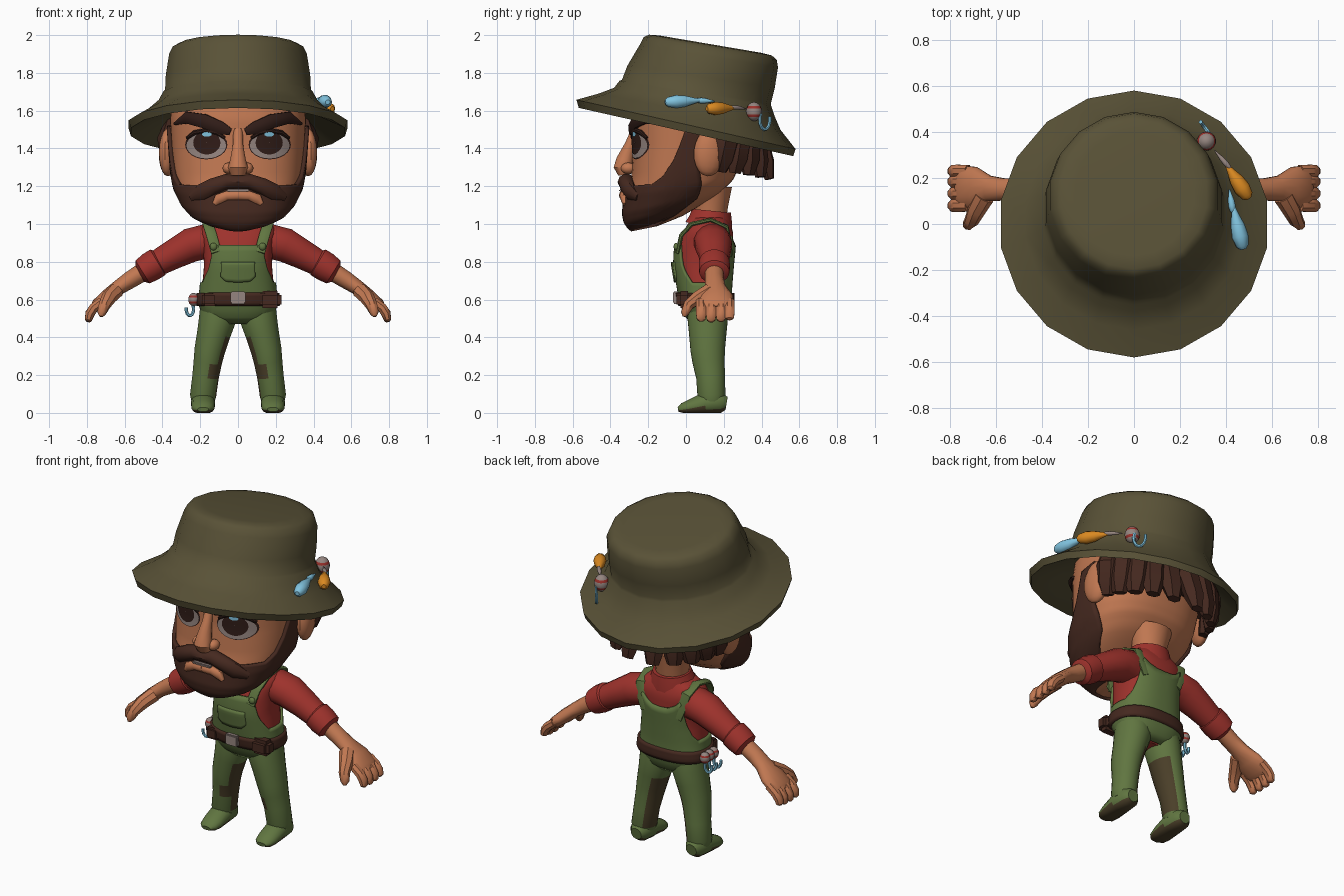
import bpy, bmesh, math
from mathutils import Vector, Matrix

if "Cube" in bpy.data.objects:
    bpy.data.objects.remove(bpy.data.objects["Cube"])

def mat(name, *rgb):
    m = bpy.data.materials.new(name)
    m.diffuse_color = (*rgb, 1)
    m.use_nodes = True
    m.node_tree.nodes["Principled BSDF"].inputs["Base Color"].default_value = m.diffuse_color
    return m

HAT, SKIN = mat("olive_felt", .1, .084, .038), mat("skin", .54, .19, .085)
BROWN, DARK = mat("brown", .06, .022, .014), mat("dark_brown", .03, .012, .009)
RED, GREEN = mat("red_cloth", .34, .032, .025), mat("green_cloth", .118, .18, .052)
GREY, BLUE = mat("warm_grey", .3, .235, .215), mat("light_blue", .22, .55, .74)
ORANGE, MUD = mat("orange", .7, .25, .015), mat("mud", .07, .05, .022)

def finish(name, bm, mats, rule=None, mirror=False, angle=40, recalc=True):
    if recalc:
        bmesh.ops.recalc_face_normals(bm, faces=bm.faces)
    bm.normal_update()
    for f in bm.faces:
        f.smooth = True
        f.material_index = rule(f.calc_center_median(), f.normal) if rule else 0
    me = bpy.data.meshes.new(name)
    bm.to_mesh(me)
    bm.free()
    me.set_sharp_from_angle(angle=math.radians(angle))
    for m in (mats if isinstance(mats, list) else [mats]):
        me.materials.append(m)
    ob = bpy.data.objects.new(name, me)
    bpy.context.collection.objects.link(ob)
    if mirror:
        ob.modifiers.new("mirror", 'MIRROR').use_mirror_merge = False
    return ob

def grid(name, rings, mats, closed=True, cap=True, **kw):
    """Skin a list of equal point rings."""
    bm = bmesh.new()
    vs = [[bm.verts.new(p) for p in r] for r in rings]
    n = len(rings[0])
    for a, b in zip(vs, vs[1:]):
        for i in range(n if closed else n - 1):
            k = (i + 1) % n
            bm.faces.new((a[i], a[k], b[k], b[i]))
    if closed and cap:
        bm.faces.new(vs[0][::-1])
        bm.faces.new(vs[-1])
    if not closed:
        bmesh.ops.remove_doubles(bm, verts=bm.verts, dist=1e-4)
    return finish(name, bm, mats, recalc=closed, **kw)

def sweep(name, pts, mats, n=12, ref=(0, 1, 0), **kw):
    """Tube through (x, y, z, radius along ref, radius across)."""
    P = [Vector(p[:3]) for p in pts]
    rings = []
    for i, p in enumerate(pts):
        t = (P[min(i + 1, len(P) - 1)] - P[max(i - 1, 0)]).normalized()
        a = Vector(ref)
        a = (a - t * a.dot(t)).normalized()
        b = t.cross(a)
        us = [2 * math.pi * (k + .5) / n for k in range(n)]
        ring = [P[i] + a * p[3] * math.cos(u) + b * p[4] * math.sin(u) for u in us]
        rings.append([(q.x, q.y, max(q.z, 0)) for q in ring])
    return grid(name, rings, mats, **kw)

def ball(name, loc, size, mats, rot=(0, 0, 0), **kw):
    bm = bmesh.new()
    R = Matrix.Rotation(rot[2], 4, 'Z') @ Matrix.Rotation(rot[0], 4, 'X') @ Matrix.Diagonal((*size, 1))
    bmesh.ops.create_uvsphere(bm, u_segments=14, v_segments=10, radius=1, matrix=Matrix.Translation(loc) @ R)
    return finish(name, bm, mats, **kw)

def box(name, loc, size, m, bevel=.012):
    bm = bmesh.new()
    bmesh.ops.create_cube(bm, size=1, matrix=Matrix.Translation(loc) @ Matrix.Diagonal((*size, 1)))
    bmesh.ops.bevel(bm, geom=bm.edges[:], offset=bevel, segments=2, affect='EDGES')
    return finish(name, bm, m)

def lerp(tab, t):
    for a, b in zip(tab, tab[1:]):
        if t <= b[0]:
            k = max(0, (t - a[0]) / (b[0] - a[0]))
            return [p + (q - p) * k for p, q in zip(a[1:], b[1:])]
    return tab[-1][1:]

E = 2.4  # roundness of head and torso sections
def surf(rows, th, t, off=0):
    yf, yb, w, s = lerp(rows, t)
    pw = lambda c: math.copysign(abs(c) ** (2 / E), c)
    y = (yf + yb) / 2 - ((yb - yf) / 2 + off) * pw(math.cos(th))
    return Vector(((w + off) * pw(math.sin(th)), y, t + s * (y - yf)))

def patch(name, rows, m, a0, a1, lo, hi, off, n=48, k=12, flare=[(0, 1), (1, 1)]):
    """Shell over part of a body; lo and hi are heights or tables over |angle|, flare scales angles by height."""
    rings = [[] for j in range(k + 1)]
    for i in range(n + 1):
        d = a0 + (a1 - a0) * i / n
        b, t = (lerp(c, abs(d))[0] if isinstance(c, list) else c for c in (lo, hi))
        for j, ring in enumerate(rings):
            z = b + (t - b) * j / k
            ring.append(surf(rows, math.radians(d * lerp(flare, z)[0]), z, off))
    sol = grid(name, rings, m, closed=False).modifiers.new("thickness", 'SOLIDIFY')
    sol.thickness, sol.offset = off + .004, -1

def body(name, rows, m, k, n=48):
    z0, z1 = rows[0][0], rows[-1][0]
    grid(name, [[surf(rows, 2 * math.pi * i / n, z0 + (z1 - z0) * j / k) for i in range(n)] for j in range(k + 1)], m)

# head: height, front, back, half width, shear
HEAD = [(.965, -.27, -.15, .05, .2), (.98, -.29, -.04, .15, .2), (1.01, -.31, .05, .23, .2),
        (1.06, -.32, .18, .285, .2), (1.15, -.31, .25, .325, .15), (1.25, -.29, .275, .34, .07),
        (1.4, -.28, .31, .35, 0), (1.55, -.285, .36, .36, 0), (1.65, -.27, .36, .35, 0), (1.75, -.2, .3, .27, 0)]
body("head", HEAD, SKIN, 36)
sweep("neck", [(0, .12, .97, .085, .09), (0, .13, 1.1, .095, .1), (0, .135, 1.2, .11, .13)], SKIN, 16)
ball("ear", (.37, .125, 1.38), (.048, .085, .128), SKIN, rot=(-.1, 0, .2), mirror=True)
patch("beard", HEAD, BROWN, -102, 102, .965, [(0, 1.2), (48, 1.2), (60, 1.195), (72, 1.24), (82, 1.34), (89, 1.5),
      (102, 1.52)], .02, k=18, flare=[(.965, 1.15), (1.06, 1.13), (1.15, 1.06), (1.25, 1), (1.5, .97)])

# facial features
def face_y(x, z):
    yf, yb, w, s = lerp(HEAD, z)
    return (yf + yb) / 2 - (yb - yf) / 2 * max(0, 1 - abs(x / w) ** E) ** (1 / E)

def disc(name, cx, cz, rx, rz, m, off):
    us = [2 * math.pi * i / 24 for i in range(24)]
    xz = [[(cx + rx * f * math.cos(u), cz + rz * f * math.sin(u)) for u in us] for f in (1, .75, .5, .25, .02)]
    grid(name, [[(x, face_y(x, z) - off, z) for x, z in r] for r in xz], m, cap=False, mirror=True)

def on_face(pts, push):
    return [(x, face_y(x, z) - push, z, rz, d) for x, z, rz, d in pts]

disc("eye_outline", .168, 1.42, .112, .078, DARK, .004)
disc("eye_white", .168, 1.415, .105, .068, GREY, .008)
disc("iris", .165, 1.43, .072, .062, DARK, .012)
disc("eye_highlight", .165, 1.475, .026, .013, BLUE, .016)
sweep("upper_lid", on_face([(.07, 1.455, .008, .008), (.11, 1.483, .014, .012), (.17, 1.495, .014, .012),
      (.23, 1.483, .014, .012), (.27, 1.455, .008, .008)], .006), DARK, 8, (0, 0, 1), mirror=True)
sweep("eyebrow", on_face([(.04, 1.487, .02, .012), (.09, 1.508, .036, .02), (.18, 1.545, .04, .022),
      (.27, 1.563, .034, .02), (.335, 1.53, .008, .01)], .008), DARK, 8, (0, 0, 1), mirror=True)
sweep("nose", [(0, -.27, 1.5, .02, .025), (0, -.295, 1.42, .03, .028), (0, -.325, 1.34, .045, .042),
      (0, -.33, 1.3, .055, .055), (0, -.325, 1.26, .035, .04)], SKIN)
ball("nostril", (.05, -.305, 1.295), (.032, .04, .03), SKIN, mirror=True)
sweep("moustache", on_face([(-.01, 1.222, .036, .045), (.06, 1.225, .042, .046), (.13, 1.2, .045, .04),
      (.19, 1.17, .045, .03), (.25, 1.14, .02, .012)], .022), BROWN, 10, (0, 0, 1), mirror=True)
sweep("lower_lip", on_face([(.125, 1.105, .012, .012), (.105, 1.132, .028, .02), (.06, 1.15, .026, .022),
      (0, 1.152, .026, .024)], .022), SKIN, 10, (0, 0, 1), mirror=True)
box("teeth", (0, -.342, 1.178), (.12, .025, .014), GREY, .004)

# hair fringe under the hat
patch("hair_cap", HEAD, BROWN, 120, 240, 1.36, 1.62, .045)
for i in range(10):
    d = 119 + i * 13.55
    k = 1 - abs(d - 180) / 61
    p = [surf(HEAD, math.radians(d), t, o) for t, o in
         ((1.56, .02), (1.45, .06), (1.37, .05 + .08 * k), (1.31, .04 + .13 * k))]
    p[2].z -= .03 + .03 * k
    p[3].z -= .05 + .06 * k
    out = Vector((math.sin(math.radians(d)), -math.cos(math.radians(d)), 0))
    sweep("hair_lock", [(*q, a, b) for q, a, b in zip(p, (.03, .055, .05, .025), (.06, .07, .065, .04))],
          BROWN, 6, out, angle=35)

# bucket hat: centre y, centre height, radius x, radius y, slope
HATROWS = [(.05, 1.62, .34, .34, -.17), (.04, 1.56, .42, .42, -.18), (0, 1.487, .575, .568, -.225),
           (0, 1.527, .588, .58, -.225), (.02, 1.595, .48, .48, -.2), (.045, 1.645, .425, .425, -.18),
           (.05, 1.69, .402, .402, -.17), (.055, 1.7, .392, .394, -.16), (.08, 1.78, .388, .39, -.15),
           (.122, 1.89, .37, .365, -.17), (.128, 1.93, .35, .352, -.17), (.13, 1.947, .32, .325, -.17),
           (.13, 1.952, .26, .27, -.17)]
grid("bucket_hat", [[(rx * math.sin(a), cy - ry * math.cos(a), z - s * ry * math.cos(a))
      for a in [2 * math.pi * i / 18 for i in range(18)]] for cy, z, rx, ry, s in HATROWS], HAT, angle=50)

# fishing tackle
def bobber(name, c, r):
    ball(name, c, (r, r, r * 1.2), [GREY, RED], rule=lambda p, n: int(.35 < abs(p.z - c[2]) / r < .7))

def hook(name, c, dx, dy, r):
    arc = [(1 - math.cos(a), math.sin(a)) for a in [i * .5 - .6 for i in range(9)]]
    sweep(name, [(c[0] + dx * u * r, c[1] + dy * u * r, c[2] - v * r * 1.6, .009, .009) for u, v in arc],
          BLUE, 6, (dy, -dx, .01))

def lure(name, a, b, r, m):
    prof = ((0, .35), (.08, .75), (.3, 1), (.55, .85), (.8, .45), (1, .2))
    sweep(name, [(*Vector(a).lerp(Vector(b), t), r * k, r * k) for t, k in prof], m, 10, (0, 0, 1))

lure("blue_lure", (.475, -.11, 1.645), (.43, .08, 1.655), .036, BLUE)
lure("blue_lure_wire", (.43, .05, 1.655), (.415, .15, 1.65), .016, BLUE)
lure("orange_lure", (.5, .11, 1.61), (.4, .26, 1.615), .036, ORANGE)
lure("orange_lure_wire", (.42, .24, 1.62), (.35, .32, 1.61), .012, GREY)
bobber("hat_bobber", (.315, .36, 1.595), .042)
hook("hat_hook", (.33, .39, 1.555), -.6, .8, .034)
for i in range(3):
    bobber("belt_bobber", (-.235, .07 + .042 * i, .6), .029)
    hook("belt_hook", (-.235, .07 + .042 * i, .55), -.9, -.3, .022)

# torso and overalls
TORSO = [(.47, .05, .17, .1, 0), (.5, .015, .205, .165, 0), (.58, -.02, .23, .2, 0), (.66, -.035, .23, .19, 0),
         (.78, -.055, .24, .18, 0), (.88, -.05, .25, .185, 0), (.96, -.015, .25, .205, 0), (1.0, .01, .235, .185, 0),
         (1.035, .03, .22, .12, 0)]
body("shirt", TORSO, RED, 20)
sweep("collar", [(0, .12, .98, .13, .15), (0, .13, 1.02, .118, .13), (0, .135, 1.07, .105, .11)], RED, 16)
patch("overalls", TORSO, GREEN, -180, 180, .47, [(0, .89), (37, .89), (42, .83), (52, .75), (68, .69), (108, .69),
      (122, .73), (132, .8), (141, .9), (146, .94), (156, .91), (168, .89), (180, .885)], .014, n=120)
patch("bib_pocket", TORSO, GREEN, -22, 22, [(0, .69), (14, .695), (22, .72)], .8, .024, n=16, k=6)
sweep("strap", [(.115, -.045, .85, .03, .012), (.14, -.025, .94, .03, .012), (.16, .03, 1.0, .03, .012),
      (.16, .13, 1.022, .03, .012), (.15, .215, .985, .035, .012), (.125, .234, .9, .038, .01),
      (.1, .238, .84, .038, .008)], GREEN, 8, (1, 0, 0), mirror=True)
ball("strap_button", (.13, -.052, .88), (.02, .014, .02), GREEN, mirror=True)
patch("belt", TORSO, BROWN, -180, 180, .565, .635, .026, n=64, k=4)
box("buckle", (0, -.055, .61), (.08, .03, .065), GREY, .006)
box("belt_pouch", (.17, -.01, .6), (.12, .08, .09), BROWN, .02)
box("small_pouch", (-.15, -.02, .6), (.08, .05, .07), BROWN)

# legs and boots, muddy on the inside and by the knee
def muddy(p, n):
    return int(.18 < p.z < .28 and n.x < 0 and n.y < .3 or .1 < p.z < .42 and n.x < -.5 and n.y > -.55)
sweep("leg", [(.1, .115, .57, .1, .1), (.108, .115, .5, .108, .1), (.128, .115, .42, .1, .09),
      (.15, .115, .33, .092, .082), (.16, .12, .27, .086, .076), (.172, .13, .19, .077, .071),
      (.185, .135, .09, .075, .07), (.185, .135, .06, .065, .062)], [GREEN, MUD], 20, mirror=True, rule=muddy)
sweep("boot", [(.185, .215, .05, .035, .035), (.185, .185, .055, .06, .058), (.185, .1, .05, .06, .064),
      (.185, .02, .03, .04, .062), (.185, -.02, .022, .03, .052), (.185, -.042, .018, .012, .03)],
      [GREEN, MUD], 16, (0, 0, 1), mirror=True, rule=lambda p, n: int(n.z < -.4 and p.z < .03))

# arms and hands
sweep("sleeve", [(.07, .14, .89, .08, .08), (.17, .14, .908, .1, .095), (.25, .145, .888, .1, .092),
      (.34, .15, .84, .085, .08), (.45, .15, .78, .07, .068)], RED, 16, mirror=True)
sweep("cuff", [(.41, .15, .805, .06, .06), (.425, .15, .797, .082, .08), (.465, .15, .772, .084, .08),
      (.505, .15, .746, .08, .072), (.52, .15, .738, .05, .05)], RED, 16, mirror=True)
sweep("forearm", [(.49, .15, .755, .05, .05), (.57, .15, .705, .05, .046), (.63, .155, .665, .056, .04),
      (.69, .16, .615, .09, .04), (.745, .16, .57, .096, .034), (.765, .16, .55, .08, .022)], SKIN, 14, mirror=True)
for y, s in ((.08, .95), (.133, 1), (.185, .97), (.23, .85)):
    sweep("finger", [(.72, y, .59, .028, .026), (.765, y, .555, .03, .027), (.785, y, .565 - .045 * s, .029, .026),
          (.792, y, .555 - .065 * s, .024, .02), (.793, y, .555 - .075 * s, .01, .01)], SKIN, 8, mirror=True)
sweep("thumb", [(.65, .12, .645, .045, .04), (.685, .06, .608, .04, .038), (.707, .012, .57, .032, .03),
      (.722, -.005, .53, .025, .023), (.724, -.01, .51, .01, .01)], SKIN, 8, (1, 0, 0), mirror=True)
